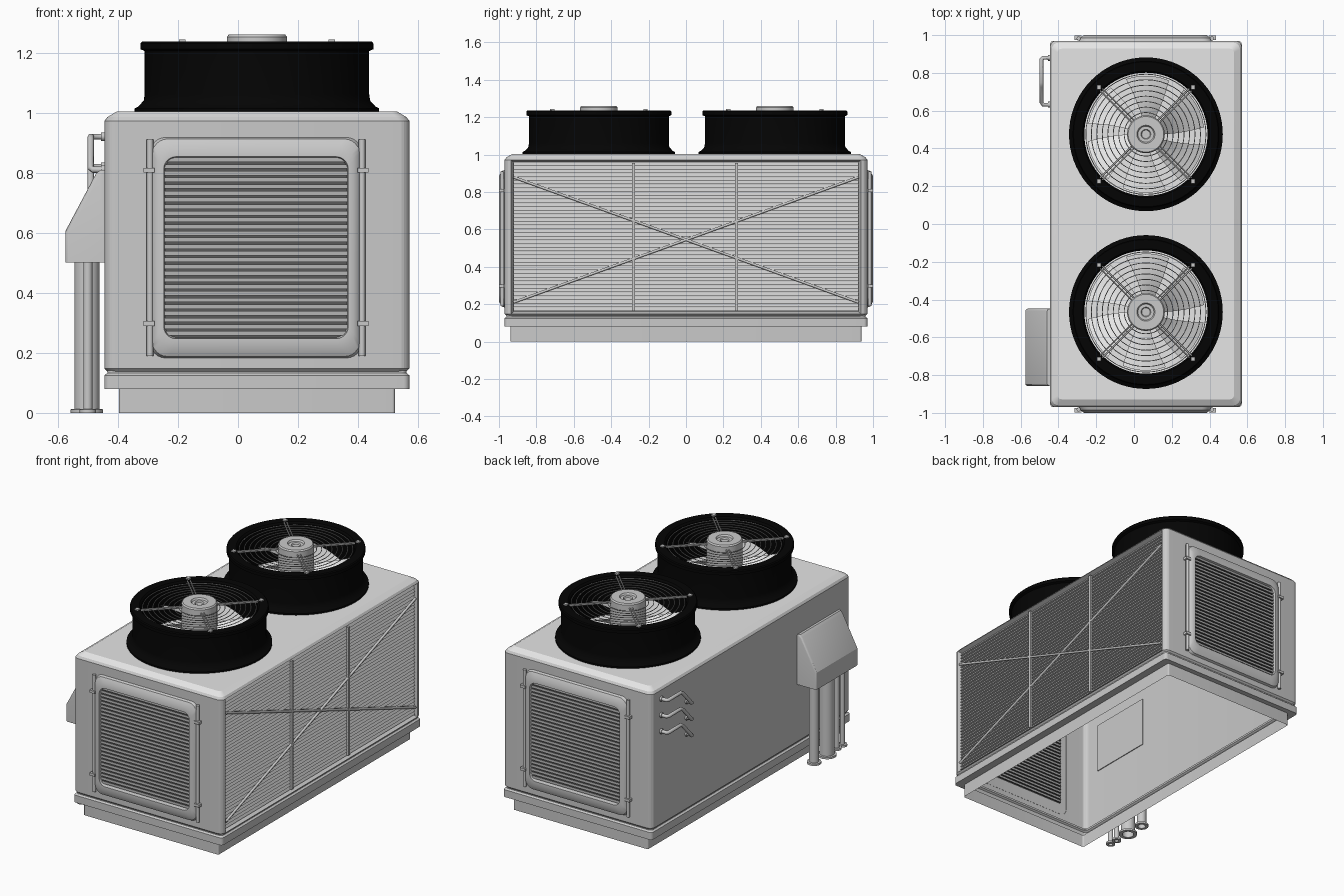
import bpy, bmesh, math
from mathutils import Vector

cube = bpy.data.objects.get("Cube")
if cube:
    bpy.data.objects.remove(cube)


def material(name, value):
    m = bpy.data.materials.new(name)
    m.use_nodes = True
    colour = (value, value, value, 1)
    m.diffuse_color = colour
    m.node_tree.nodes["Principled BSDF"].inputs["Base Color"].default_value = colour
    return m


GREY = material("light grey paint", 0.59)
ROOF = material("pale roof metal", 0.79)
SLAT = material("mid grey slat", 0.42)
DARK = material("dark gap", 0.1)
BLACK = material("black plastic", 0.0012)
CX = 0.063


def finish(bm, name, mats, angle=35):
    bmesh.ops.recalc_face_normals(bm, faces=bm.faces)
    me = bpy.data.meshes.new(name)
    bm.to_mesh(me)
    bm.free()
    ob = bpy.data.objects.new(name, me)
    bpy.context.collection.objects.link(ob)
    for m in mats:
        me.materials.append(m)
    if angle:
        bpy.ops.object.select_all(action='DESELECT')
        ob.select_set(True)
        bpy.context.view_layer.objects.active = ob
        bpy.ops.object.shade_smooth_by_angle(angle=math.radians(angle))
    return ob


def rounded_rect(hw, hh, r, steps=6):
    pts = []
    for k, (sx, sy) in enumerate([(1, 1), (-1, 1), (-1, -1), (1, -1)]):
        for i in range(steps + 1):
            a = math.pi / 2 * (k + i / steps)
            pts.append((sx * (hw - r) + r * math.cos(a), sy * (hh - r) + r * math.sin(a)))
    return pts


def bridge(bm, loops, closed=True):
    for a, b in zip(loops, loops[1:]):
        n = len(a)
        for i in range(n if closed else n - 1):
            j = (i + 1) % n
            bm.faces.new((a[i], a[j], b[j], b[i]))


def stack(bm, sections, place, cap):
    # sections: half width, half height, corner radius, level
    loops = [[bm.verts.new(place(u, v, lv)) for u, v in rounded_rect(w, h, r)]
             for w, h, r, lv in sections]
    bridge(bm, loops)
    if cap:
        bm.faces.new(loops[-1])


def lathe(name, profile, centre, mat, capped=True, n=64):
    bm = bmesh.new()
    loops = [[bm.verts.new((centre[0] + r * math.cos(t * math.tau / n),
                            centre[1] + r * math.sin(t * math.tau / n), z)) for t in range(n)]
             for r, z in profile]
    bridge(bm, loops)
    if capped:
        bm.faces.new(loops[0])
        bm.faces.new(loops[-1])
    return finish(bm, name, [mat])


def box(name, centre, size):
    bm = bmesh.new()
    bmesh.ops.create_cube(bm, size=1)
    for v in bm.verts:
        v.co = Vector(a * b + c for a, b, c in zip(v.co, size, centre))
    return finish(bm, name, [GREY], 0)


def rod(name, points, radius, cyclic=False):
    cu = bpy.data.curves.new(name, 'CURVE')
    cu.dimensions = '3D'
    cu.bevel_depth = radius
    cu.bevel_resolution = 1
    cu.use_fill_caps = True
    sp = cu.splines.new('POLY')
    sp.points.add(len(points) - 1)
    for p, co in zip(sp.points, points):
        p.co = (*co, 1)
    sp.use_cyclic_u = cyclic
    cu.materials.append(GREY)
    ob = bpy.data.objects.new(name, cu)
    bpy.context.collection.objects.link(ob)
    return ob


def louvre(name, z0, z1, count, inner, outer, a, b, gap, lean, place, mats):
    # stepped strip of slats running from a to b; lean draws the slat top inwards
    bm = bmesh.new()
    pitch = (z1 - z0) / count
    top = outer + (inner - outer) * lean
    prof = []
    for i in range(count):
        z = z0 + i * pitch
        prof += [(inner, z), (inner, z + gap * pitch), (outer, z + gap * pitch), (top, z + pitch)]
    prof.append((inner, z1))
    rows = [[bm.verts.new(place(s, d, z)) for d, z in prof] for s in (a, b)]
    bridge(bm, rows, closed=False)
    for i, f in enumerate(bm.faces):
        f.material_index = 0 if i % 4 == 2 else len(mats) - 1
    return finish(bm, name, mats, 0)


def upright(u, v, z):
    return (CX + u, v, z)


# Hollow base, skirt and cabinet, open underneath
bm = bmesh.new()
stack(bm, [(.46, .938, .01, 0), (.46, .938, .01, .08)], upright, False)
finish(bm, "base_plinth", [GREY], 20)
bm = bmesh.new()
stack(bm, [(.46, .938, .01, .08), (.508, .97, .02, .08), (.508, .97, .02, .125),
           (.498, .96, .02, .133), (.498, .96, .02, .145)], upright, False)
finish(bm, "skirt", [GREY], 20)
bm = bmesh.new()
stack(bm, [(.498, .96, .03, .138), (.508, .97, .035, .148), (.508, .97, .035, .972),
           (.498, .96, .035, .985), (.466, .928, .02, 1.004)], upright, True)
bmesh.ops.recalc_face_normals(bm, faces=bm.faces)
for f in bm.faces:
    f.material_index = 1 if f.normal.z > .8 else 0
side = max((f for f in bm.faces if f.normal.x > 0.99), key=lambda f: f.calc_area())
bmesh.ops.inset_region(bm, faces=[side], thickness=0.012, use_even_offset=True)
for v in side.verts:
    v.co.x -= 0.03
finish(bm, "cabinet", [GREY, ROOF], 14)

# Louvred side with braces
louvre("side_louvre", .162, .958, 40, .545, .56, -.923, .923, .15, .7,
       lambda s, d, z: (d, s, z), [GREY])
for y in (-.28, .27):
    box("side_vertical_brace", (.562, y, .56), (.014, .016, .79))
for s in (-1, 1):
    rod("side_diagonal_brace", [(.563, -.923, .545 - s * .335), (.563, .923, .545 + s * .335)], .008)

# End grilles, front and back
for sgn, label in ((-1, "front"), (1, "back")):
    def end(u, v, d):
        return (.06 + u, sgn * d, .55 + v)

    bm = bmesh.new()
    stack(bm, [(.352, .368, .05, .968), (.345, .362, .05, .985), (.325, .335, .05, 1.0),
               (.307, .303, .04, 1.0), (.303, .299, .04, .976)], end, False)
    finish(bm, label + "_grille_frame", [GREY])
    for part, inner, outer in (("slats", .974, .988), ("inner_slats", .968, .96)):
        louvre(label + "_grille_" + part, .25, .85, 27, sgn * inner, sgn * outer,
               -.245, .365, .34, .12, lambda s, d, z: (s, d, z), [SLAT, DARK])
    for x, out in ((-.293, -1), (.413, 1)):
        rod(label + "_frame_side_rod", [(x, sgn * .982, .19), (x, sgn * .982, .91)], .011)
        for z in (.298, .808):
            box(label + "_frame_clip", (x + .003 * out, sgn * .986, z), (.036, .026, .016))

# Two roof fans
for fy in (-.466, .475):
    c = (CX, fy)
    lathe("fan_shroud", [(.407, 1.0), (.407, 1.014), (.395, 1.02), (.377, 1.04), (.374, 1.06),
                         (.374, 1.205), (.388, 1.211), (.388, 1.23), (.383, 1.236),
                         (.335, 1.236), (.326, 1.225), (.326, 1.0)], c, BLACK, False, 72)
    lathe("fan_motor", [(.1, 1.01), (.1, 1.252), (.094, 1.26), (.048, 1.26), (.042, 1.25),
                        (.026, 1.25), (.022, 1.242)], c, GREY)
    # Pitched blades
    bm = bmesh.new()
    for k in range(6):
        rows = []
        for i in range(5):
            r = .095 + .215 * i / 4
            rows.append([bm.verts.new((
                CX + r * math.cos(k * math.tau / 6 + .15 * j + .12 * i / 4),
                fy + r * math.sin(k * math.tau / 6 + .15 * j + .12 * i / 4),
                1.06 + .014 * j)) for j in range(6)])
        bridge(bm, rows, closed=False)
    finish(bm, "fan_blades", [ROOF])
    # Wire guard
    for k in range(8):
        r = .115 + .029 * k
        rod("guard_ring", [(CX + r * math.cos(t * math.tau / 48), fy + r * math.sin(t * math.tau / 48),
                            1.222) for t in range(48)], .0022, True)
    for k in range(4):
        a = math.pi / 4 + k * math.pi / 2
        d, n = Vector((math.cos(a), math.sin(a), 0)), Vector((-math.sin(a), math.cos(a), 0))
        o = Vector((CX, fy, 1.232))
        for s in (-1, 1):
            rod("guard_strut", [o + d * .09 + n * s * .008, o + d * .355 + n * s * .008], .004)
        p = o + d * .352
        box("guard_bracket", (p.x, p.y, 1.238), (.022, .022, .012))

# Pipe cover on the right wall
bm = bmesh.new()
outline = [(-.44, .5), (-.575, .5), (-.575, .605), (-.474, .795), (-.46, .808), (-.44, .808)]
ends = [[bm.verts.new((x, y, z)) for x, z in outline] for y in (-.858, -.448)]
bridge(bm, ends)
for e in ends:
    bm.faces.new(e)
rim = [e for e in bm.edges if all(v.co.x < -.45 for v in e.verts)
       and abs(e.verts[0].co.y - e.verts[1].co.y) < .01]
bmesh.ops.bevel(bm, geom=rim, offset=.014, segments=3, affect='EDGES', profile=.5)
finish(bm, "pipe_cover", [GREY], 20)

# Flanged pipes below the cover, open at the foot
for x, y, r in ((-.503, -.53, .028), (-.503, -.655, .042), (-.5, -.755, .015), (-.5, -.81, .015)):
    lathe("supply_pipe", [(r * .8, .1), (r * .8, 0), (r + .012, 0), (r + .012, .012),
                          (r, .013), (r, .505)], (x, y), GREY, True, 24)

# Bent pipe stubs high on the right wall
for z in (.92, .82, .72):
    rod("bent_pipe", [(-.44, .88, z), (-.482, .88, z), (-.49, .87, z), (-.49, .75, z),
                      (-.49, .73, z - .012), (-.49, .645, z - .105), (-.482, .632, z - .11),
                      (-.44, .632, z - .11)], .011)
    for y, h in ((.88, z), (.632, z - .11)):
        rod("pipe_collar", [(-.44, y, h), (-.456, y, h)], .016)
